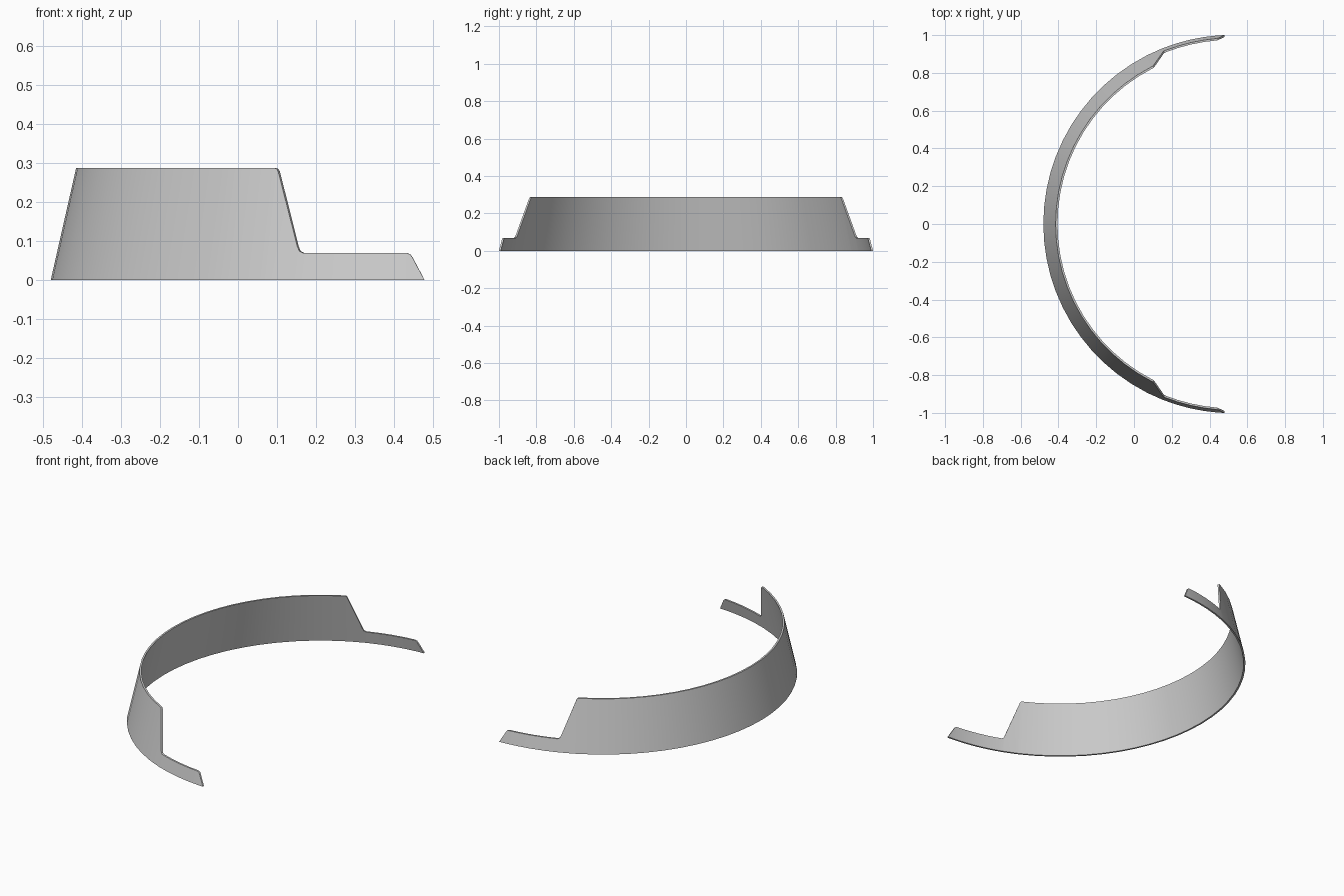
import bpy, bmesh
from math import acos, sin, cos

if "Cube" in bpy.data.objects:
    bpy.data.objects.remove(bpy.data.objects["Cube"])

CX, R, SLOPE, T = 0.521, 1.001, 0.2265, 0.01   # cone centre, base radius, taper, wall thickness
TOP, LEDGE = 0.287, 0.069

def radius(z):
    return R - SLOPE * z

def angle(x, z):
    return acos((CX - x) / radius(z))

# Side outline of the cut end (x, z): tall wall, slanted step, low ledge, slanted tip
outline = [(0.093, TOP), (0.099, 0.285), (0.103, 0.278), (0.152, 0.086), (0.157, 0.074),
           (0.167, LEDGE), (0.23, LEDGE), (0.30, LEDGE), (0.37, LEDGE), (0.432, LEDGE),
           (0.441, 0.066), (0.447, 0.058), (0.478, 0.0)]
end = [(angle(x, z), z) for x, z in outline]

# Columns around the arc: mirrored end, tall middle, end
a0, N = end[0][0], 24
middle = [(-a0 + 2 * a0 * i / N, TOP) for i in range(1, N)]
columns = [(-a, z) for a, z in reversed(end)] + middle + end

bm = bmesh.new()

def vert(a, z, inset):
    r = radius(z) - inset
    return bm.verts.new((CX - r * cos(a), r * sin(a), z))

# Each column: outer base, outer top, inner top, inner base
rings = [[vert(a, 0, 0), vert(a, z, 0), vert(a, z, T), vert(a, 0, T)] for a, z in columns]
for p, q in zip(rings, rings[1:]):
    for k in range(4):
        j = (k + 1) % 4
        bm.faces.new((p[k], p[j], q[j], q[k]))
bmesh.ops.remove_doubles(bm, verts=bm.verts, dist=1e-5)
bmesh.ops.recalc_face_normals(bm, faces=bm.faces)

mesh = bpy.data.meshes.new("curved_band")
bm.to_mesh(mesh)
bm.free()
band = bpy.data.objects.new("curved_band", mesh)
bpy.context.collection.objects.link(band)
bpy.context.view_layer.objects.active = band
band.select_set(True)
bpy.ops.object.shade_smooth_by_angle(angle=0.6)
